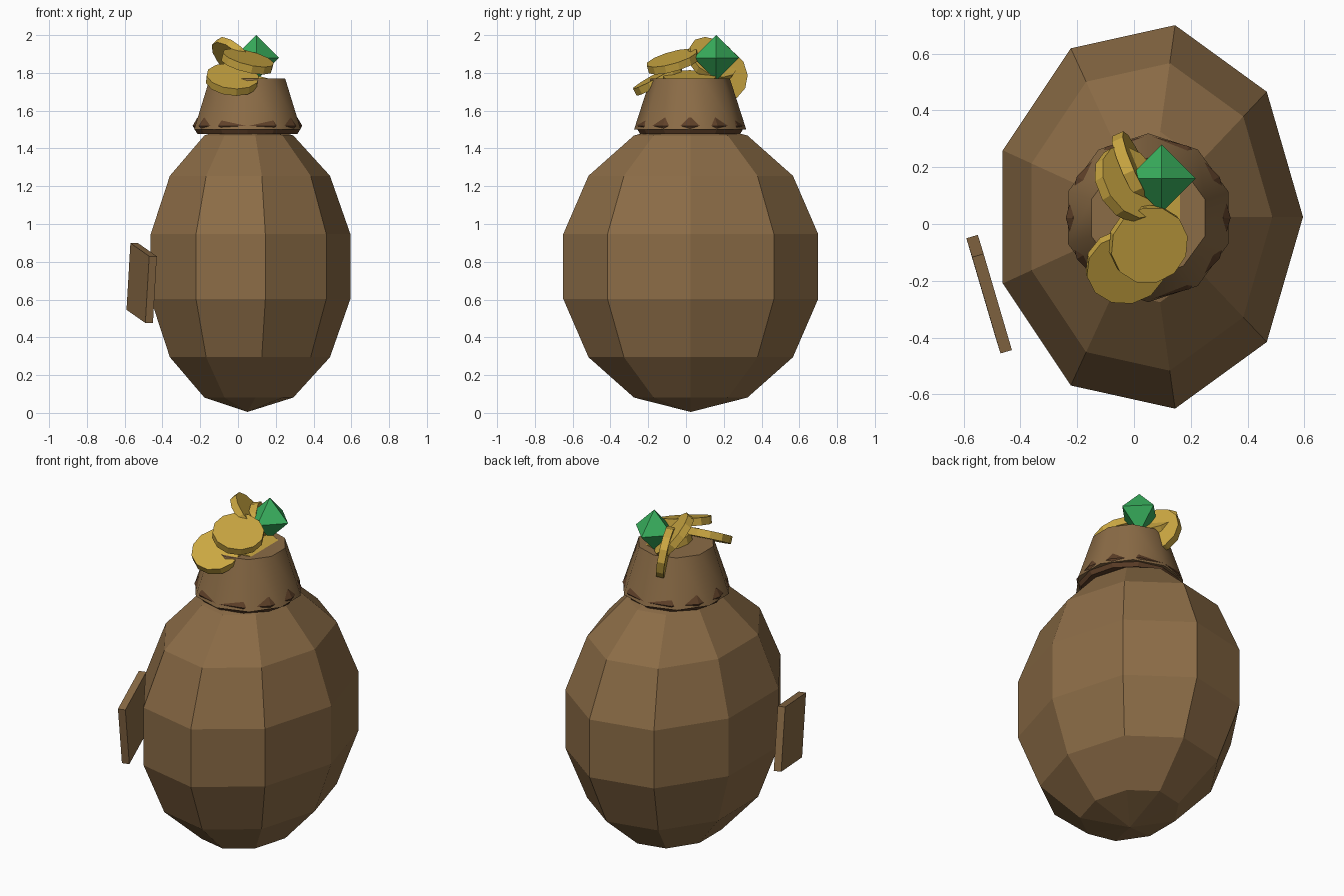
import bpy, math
from mathutils import Vector, Matrix

if "Cube" in bpy.data.objects:
    bpy.data.objects.remove(bpy.data.objects["Cube"])


def material(name, rgb):
    m = bpy.data.materials.new(name)
    m.diffuse_color = (*rgb, 1)
    m.use_nodes = True
    m.node_tree.nodes["Principled BSDF"].inputs["Base Color"].default_value = m.diffuse_color
    return m


CLOTH = material("brown_cloth", (0.26, 0.15, 0.062))
ROPE = material("dark_brown_rope", (0.115, 0.052, 0.022))
GOLD = material("gold", (0.60, 0.39, 0.055))
GREEN = material("green_gem", (0.04, 0.43, 0.11))


def finish(name, mat):
    ob = bpy.context.object
    ob.name = name
    ob.data.materials.append(mat)
    return ob


# Sack body: faceted nine-sided ellipsoid with a vertex at the front
bpy.ops.mesh.primitive_uv_sphere_add(segments=9, ring_count=7, radius=1,
                                     location=(0.05, 0.025, 0.775))
body = finish("sack_body", CLOTH)
body.data.transform(Matrix.Rotation(math.radians(-90), 4, 'Z'))
body.scale = (0.559, 0.703, 0.77)

# Flared neck
bpy.ops.mesh.primitive_cone_add(vertices=10, radius1=0.297, radius2=0.21, depth=0.27,
                                location=(0.05, 0.022, 1.635))
finish("sack_neck", CLOTH)
bpy.ops.object.shade_smooth_by_angle(angle=math.radians(40))

# Tie around the neck
bpy.ops.mesh.primitive_torus_add(major_segments=12, minor_segments=6, major_radius=0.24,
                                 minor_radius=0.05, location=(0.05, 0.022, 1.52))
finish("neck_tie", ROPE)

# Tag hanging beside the sack
along = Vector((0.10, -0.34, -0.07)).normalized()
up = Vector((0.02, -0.065, 0.355))
up = (up - along * up.dot(along)).normalized()
side = along.cross(up)
bpy.ops.mesh.primitive_cube_add(size=1)
tag = finish("side_tag", CLOTH)
frame = Matrix((along, up, side)).transposed().to_4x4()
tag.matrix_world = (Matrix.Translation((-0.51, -0.247, 0.6875)) @ frame
                    @ Matrix.Diagonal((0.36, 0.36, 0.042, 1)))

# Coins spilling from the opening: centre and facing direction
coins = [
    ((0.05, -0.07, 1.86), (0.25, -0.28, 1)),
    ((-0.03, -0.15, 1.765), (0.1, -0.55, 1)),
    ((-0.02, 0.14, 1.87), (0.65, 0.4, 0.65)),
    ((0.0, 0.19, 1.785), (0.9, 0.4, 0.15)),
    ((0.115, 0.02, 1.76), (0.25, 0, 1)),
]
for i, (centre, facing) in enumerate(coins):
    bpy.ops.mesh.primitive_cylinder_add(vertices=12, radius=0.14, depth=0.042, location=centre)
    coin = finish(f"coin_{i + 1}", GOLD)
    coin.rotation_euler = Vector(facing).to_track_quat('Z', 'Y').to_euler()

# Eight-sided gem: two four-sided pyramids sharing a base
for name, sign in (("gem_top", 1), ("gem_bottom", -1)):
    bpy.ops.mesh.primitive_cone_add(vertices=4, radius1=0.12, radius2=0, depth=0.12,
                                    end_fill_type='NOTHING',
                                    location=(0.097, 0.16, 1.88 + sign * 0.06))
    gem = finish(name, GREEN)
    if sign < 0:
        gem.rotation_euler.x = math.pi
